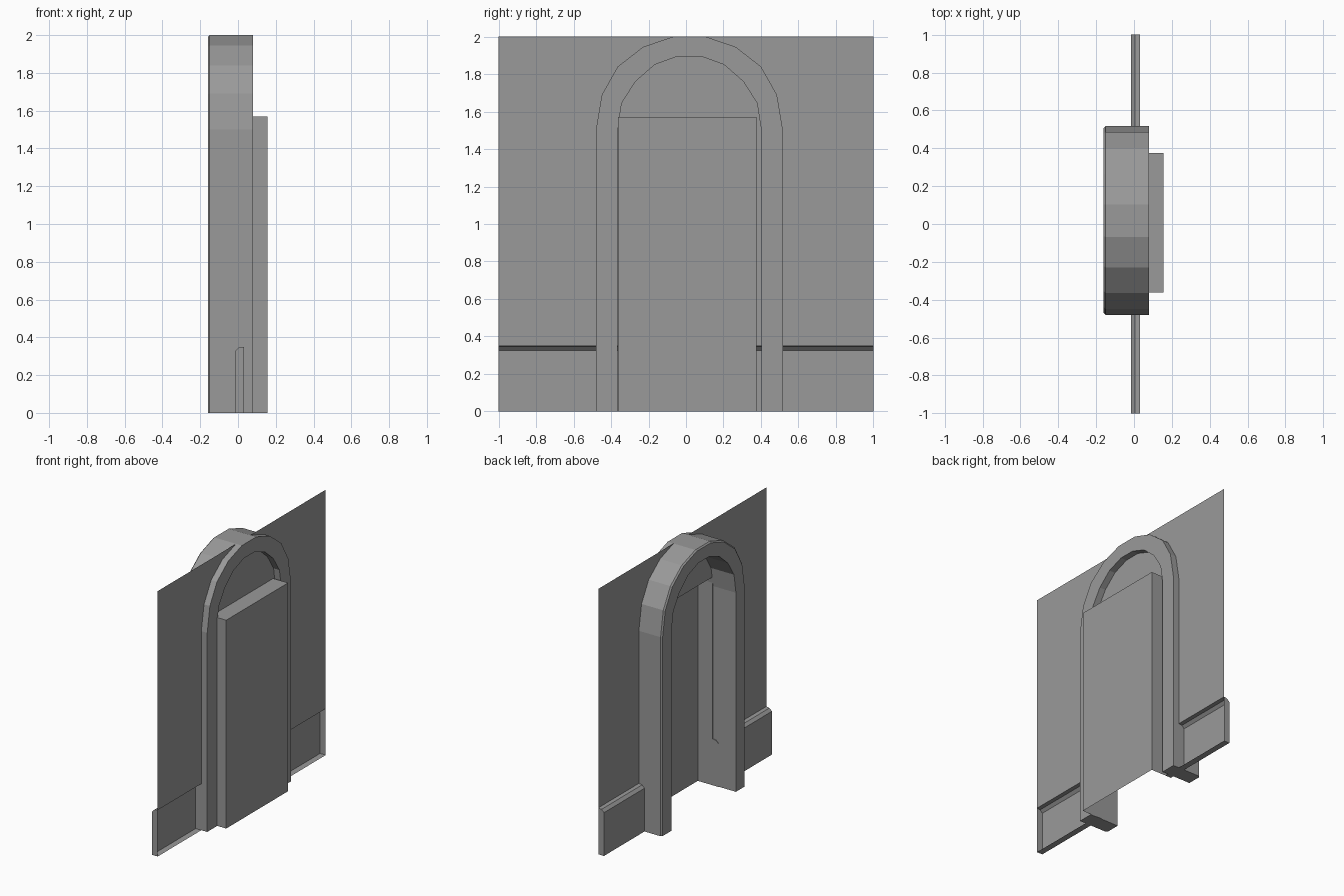
import bpy, bmesh

if "Cube" in bpy.data.objects:
    bpy.data.objects.remove(bpy.data.objects["Cube"])

WALL_X, BACK_X = 0.031, 0.155     # wall plane and back of the door recess
Y0, Y1, DOOR_TOP = -0.362, 0.375, 1.57
SKIRT_TOP = 0.35

# Dark grey finish shared by all parts
grey = bpy.data.materials.new("dark_grey")
grey.diffuse_color = (0.32, 0.32, 0.32, 1)
grey.use_nodes = True
grey.node_tree.nodes["Principled BSDF"].inputs["Base Color"].default_value = grey.diffuse_color


def make_object(name, verts, faces, recalc=False):
    mesh = bpy.data.meshes.new(name)
    mesh.from_pydata(verts, [], faces)
    mesh.materials.append(grey)
    if recalc:
        bm = bmesh.new()
        bm.from_mesh(mesh)
        bmesh.ops.recalc_face_normals(bm, faces=bm.faces[:])
        bm.to_mesh(mesh)
        bm.free()
    obj = bpy.data.objects.new(name, mesh)
    bpy.context.collection.objects.link(obj)
    return obj


# Wall sheet around the doorway, facing -x
wall = [(-1, SKIRT_TOP), (-1, 2), (1, 2), (1, SKIRT_TOP),
        (Y1, SKIRT_TOP), (Y1, DOOR_TOP), (Y0, DOOR_TOP), (Y0, SKIRT_TOP)]
make_object("wall", [(WALL_X, y, z) for y, z in wall],
            [(0, 1, 6, 7), (1, 2, 5, 6), (2, 3, 4, 5)])

# Door recess: open towards -x and at the floor
door = [(Y0, 0), (Y0, DOOR_TOP), (Y1, DOOR_TOP), (Y1, 0)]
make_object("door_recess",
            [(x, y, z) for x in (WALL_X, BACK_X) for y, z in door],
            [(4, 5, 6, 7)] + [(i, i + 1, i + 5, i + 4) for i in range(3)])


# Skirting boards: shells with end caps and floor, open at the back
def skirting(name, ya, yb):
    prof = [(WALL_X, 0), (-0.016, 0), (-0.016, 0.326),
            (0.004, 0.346), (WALL_X, SKIRT_TOP)]
    n = len(prof)
    verts = [(x, y, z) for y in (ya, yb) for x, z in prof]
    faces = [(i, i + 1, n + i + 1, n + i) for i in range(n - 1)]
    faces += [tuple(range(n)), tuple(range(n, 2 * n))]
    make_object(name, verts, faces, recalc=True)


skirting("skirting_left", -1, Y0)
skirting("skirting_right", Y1, 1)

# Arched surround: half outlines as (offset from centre, height), mirrored
CENTRE = 0.018
outer = [(0.499, 0), (0.499, 1.5), (0.467, 1.69), (0.382, 1.84), (0.247, 1.945), (0.086, 2.0)]
inner = [(0.384, 0), (0.384, 1.5), (0.361, 1.645), (0.288, 1.76), (0.185, 1.85), (0.062, 1.895)]


def full(half):
    return [(-y, z) for y, z in half] + [(y, z) for y, z in reversed(half)]


verts = []
for (yo, zo), (yi, zi) in zip(full(outer), full(inner)):
    # bevelled outer edge, moved slightly towards the inner outline
    yb, zb = yo + (yi - yo) * 0.09, zo + (zi - zo) * 0.09
    for x, y, z in ((0.08, yo, zo), (-0.15, yo, zo), (-0.16, yb, zb),
                    (-0.16, yi, zi), (0.08, yi, zi)):
        verts.append((x, y + CENTRE, z))
n, count = 5, len(verts) // 5
faces = [(s * n + i, s * n + (i + 1) % n, (s + 1) * n + (i + 1) % n, (s + 1) * n + i)
         for s in range(count - 1) for i in range(n)]
faces += [tuple(range(n)), tuple(range((count - 1) * n, count * n))]
make_object("arch_surround", verts, faces, recalc=True)
